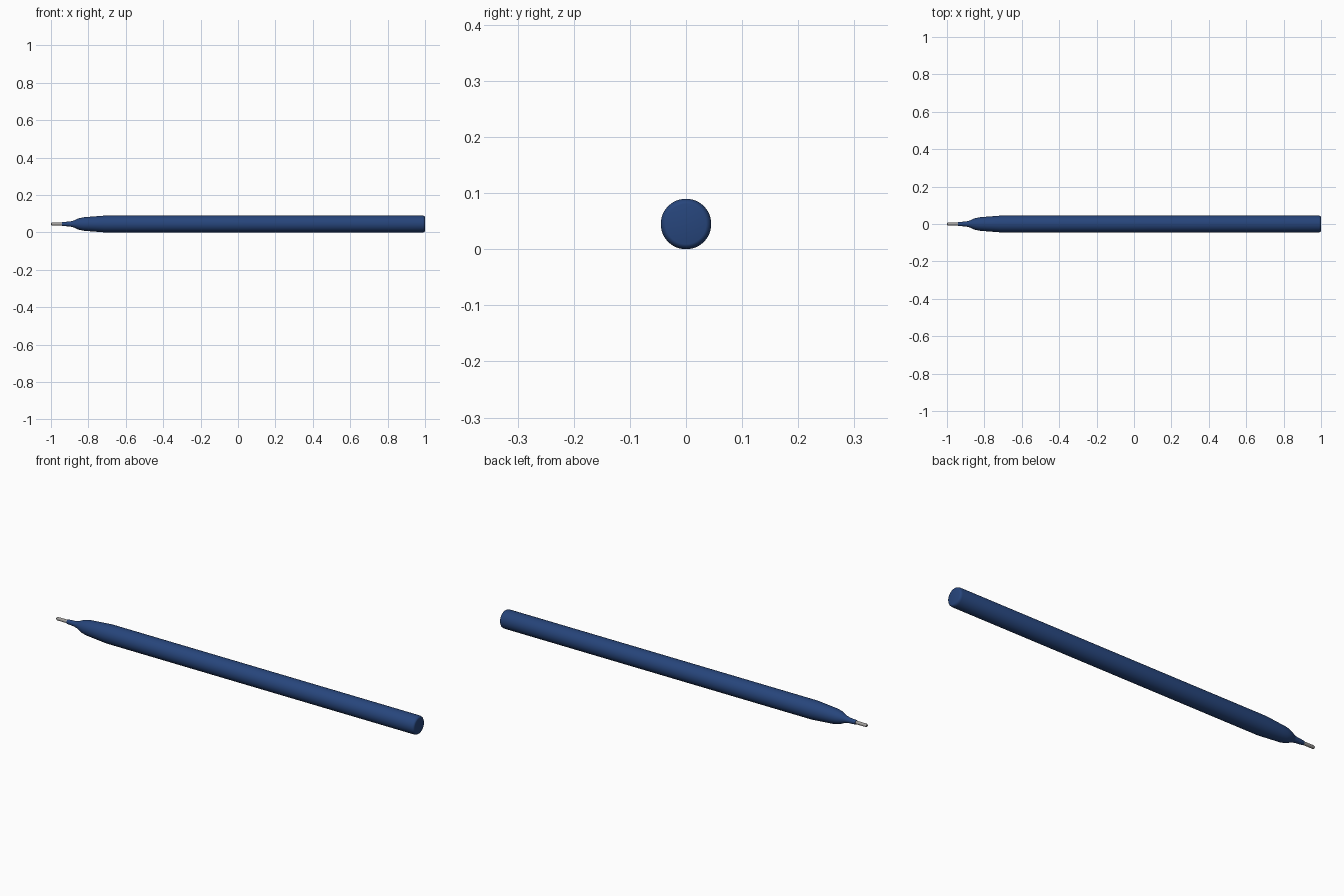
import bpy, bmesh, math

if "Cube" in bpy.data.objects:
    bpy.data.objects.remove(bpy.data.objects["Cube"])

RADIUS = 0.045
SEGMENTS = 48


def material(name, color):
    mat = bpy.data.materials.new(name)
    mat.diffuse_color = color
    mat.use_nodes = True
    mat.node_tree.nodes["Principled BSDF"].inputs["Base Color"].default_value = mat.diffuse_color
    return mat


def lathe(name, profile, mat):
    """Revolve (x, radius) points around the pen axis, closing both ends."""
    bm = bmesh.new()
    rings = []
    for x, r in profile:
        rings.append([bm.verts.new((x, r * math.cos(a), RADIUS + r * math.sin(a)))
                      for a in (2 * math.pi * i / SEGMENTS for i in range(SEGMENTS))])
    for a, b in zip(rings, rings[1:]):
        for i in range(SEGMENTS):
            j = (i + 1) % SEGMENTS
            bm.faces.new((a[i], a[j], b[j], b[i]))
    bm.faces.new(rings[0])
    bm.faces.new(rings[-1])
    bmesh.ops.recalc_face_normals(bm, faces=bm.faces)
    mesh = bpy.data.meshes.new(name)
    bm.to_mesh(mesh)
    bm.free()
    mesh.materials.append(mat)
    obj = bpy.data.objects.new(name, mesh)
    bpy.context.collection.objects.link(obj)
    bpy.ops.object.select_all(action='DESELECT')
    obj.select_set(True)
    bpy.context.view_layer.objects.active = obj
    bpy.ops.object.shade_smooth_by_angle(angle=math.radians(30))
    return obj


navy = material("navy_plastic", (0.02, 0.06, 0.20, 1))
steel = material("steel", (0.35, 0.34, 0.33, 1))

# Barrel: shoulder, tapered grip, long straight tube, rounded end
lathe("barrel", [(-0.885, 0.016), (-0.875, 0.020), (-0.86, 0.027), (-0.845, 0.032),
                 (-0.825, 0.036), (-0.80, 0.038), (-0.71, RADIUS), (0.988, RADIUS),
                 (0.995, 0.043), (0.999, 0.039), (1.0, 0.036)], navy)

# Nose: stepped collar between barrel and metal tip
lathe("nose", [(-0.94, 0.0095), (-0.937, 0.0105), (-0.91, 0.0125), (-0.905, 0.0125),
               (-0.885, 0.0165), (-0.87, 0.0165)], navy)

# Metal tip
lathe("metal_tip", [(-1.0, 0.005), (-0.998, 0.007), (-0.994, 0.008), (-0.93, 0.008)], steel)
